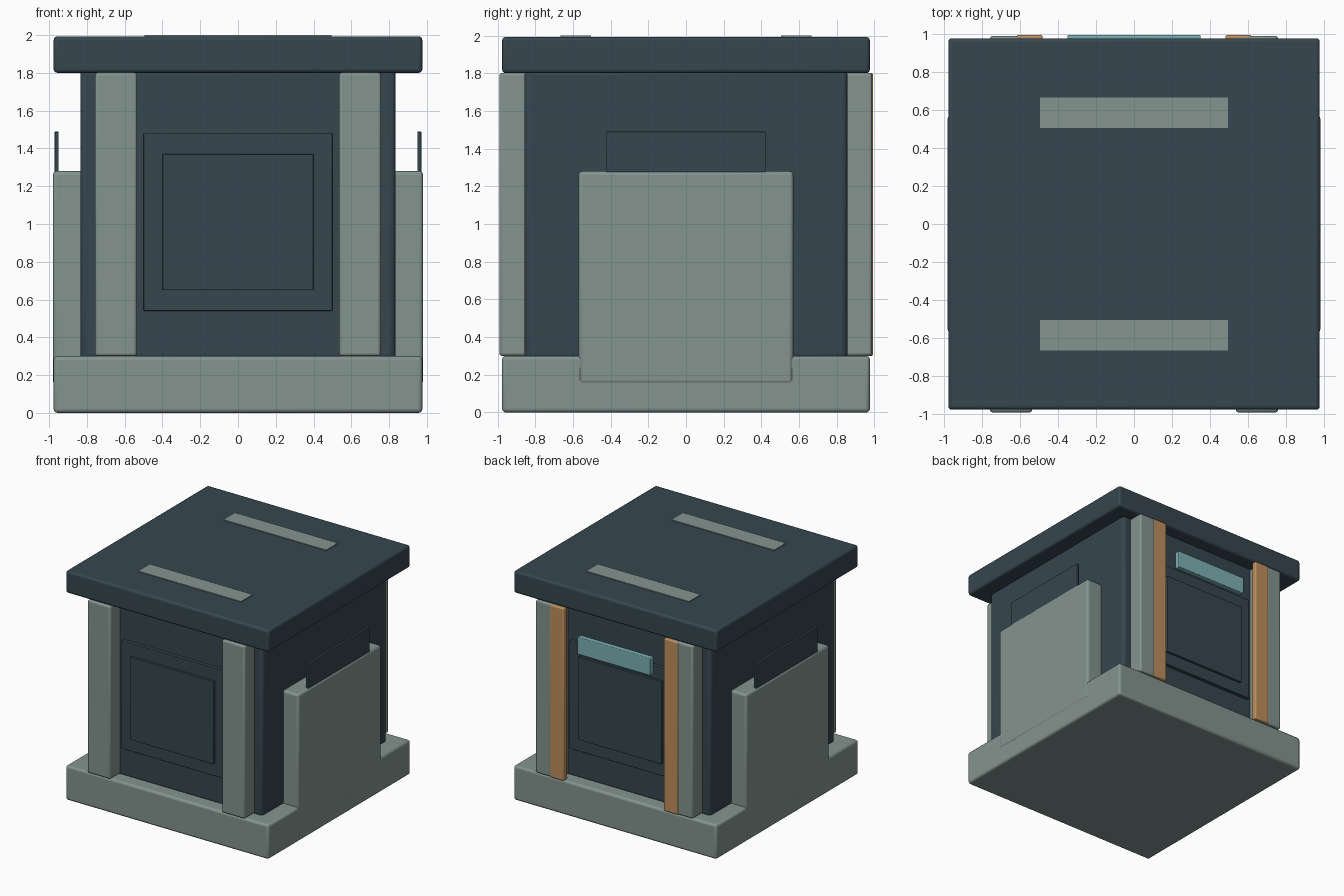
import bpy
from mathutils import Vector

cube = bpy.data.objects.get("Cube")
if cube:
    bpy.data.objects.remove(cube, do_unlink=True)


def material(name, rgb):
    linear = [((c / 255 + 0.055) / 1.055) ** 2.4 for c in rgb] + [1.0]
    mat = bpy.data.materials.new(name)
    mat.use_nodes = True
    mat.diffuse_color = linear
    mat.node_tree.nodes["Principled BSDF"].inputs["Base Color"].default_value = linear
    return mat


SLATE = material("dark slate", (54, 70, 79))
GREY = material("grey green", (131, 148, 143))
COPPER = material("copper", (190, 142, 92))
TEAL = material("pale teal", (125, 176, 181))


def box(name, low, high, mat, bevel=0.0):
    """Box between two opposite corners, with optional rounded edges."""
    low, high = Vector(low), Vector(high)
    bpy.ops.mesh.primitive_cube_add(size=1, location=(low + high) / 2)
    obj = bpy.context.object
    obj.name = name
    obj.scale = high - low
    bpy.ops.object.transform_apply(location=False, rotation=False, scale=True)
    obj.data.materials.append(mat)
    if bevel:
        mod = obj.modifiers.new("rounded_edges", "BEVEL")
        mod.width = bevel
        mod.segments = 3
        bpy.ops.object.shade_smooth_by_angle()
    return obj


def pair(name, axis, low, high, mat, bevel=0.0):
    """The box and its mirror image across the given axis."""
    objs = [box(name, low, high, mat, bevel)]
    low2, high2 = list(low), list(high)
    low2[axis], high2[axis] = -high[axis], -low[axis]
    objs.append(box(name + "_mirrored", low2, high2, mat, bevel))
    return objs


# Main masses
box("base", (-0.976, -0.976, 0), (0.976, 0.976, 0.3), GREY, 0.02)
box("body", (-0.835, -0.857, 0.28), (0.835, 0.857, 1.82), SLATE, 0.03)
box("roof", (-0.976, -0.976, 1.8), (0.976, 0.976, 1.993), SLATE, 0.02)

# Strips on the roof
pair("roof_strip", 1, (-0.495, 0.505, 1.98), (0.495, 0.665, 2.0), GREY)

# Corner posts, front and back
for side, low_y, high_y in (("front", -0.99, -0.82), ("back", 0.82, 0.988)):
    pair(side + "_post", 0, (0.535, low_y, 0.3), (0.757, high_y, 1.802), GREY, 0.015)

# Layered door panels, front and back
pair("door_frame", 1, (-0.5, 0.84, 0.54), (0.5, 0.887, 1.48), SLATE, 0.004)
pair("door_panel", 1, (-0.4, 0.86, 0.65), (0.4, 0.907, 1.37), SLATE, 0.004)

# Side blocks with thin upright screens
pair("side_block", 0, (0.8, -0.57, 0.15), (0.98, 0.57, 1.28), GREY, 0.02)
pair("side_screen", 0, (0.949, -0.423, 1.1), (0.971, 0.423, 1.49), SLATE, 0.004)

# Back trim and sign plate
pair("back_trim", 0, (0.48, 0.945, 0.3), (0.617, 0.993, 1.8), COPPER, 0.01)
box("back_sign", (-0.35, 0.945, 1.44), (0.35, 0.993, 1.59), TEAL, 0.006)
